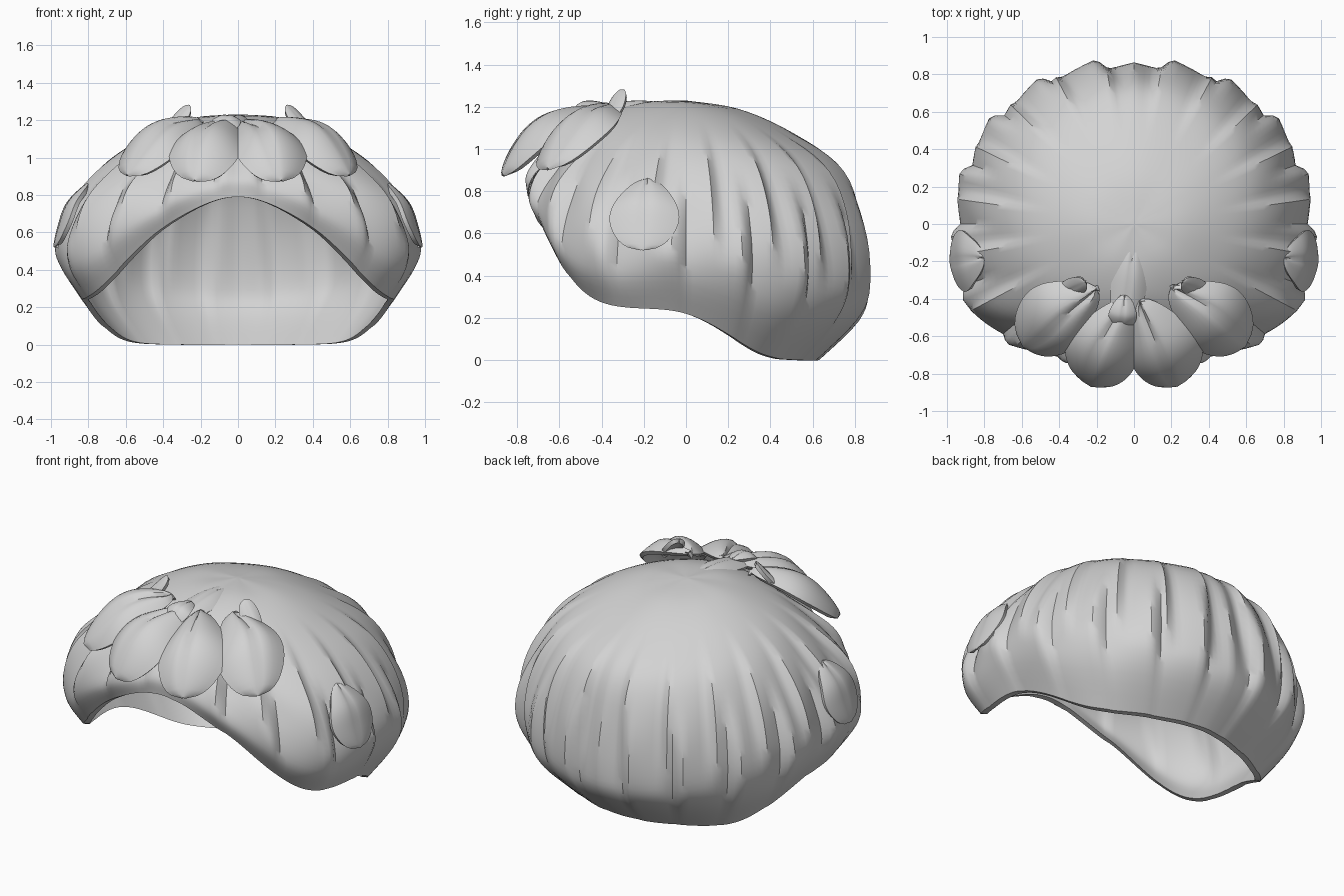
import bpy, bmesh, math
from mathutils import Vector

cube = bpy.data.objects.get("Cube")
if cube:
    bpy.data.objects.remove(cube, do_unlink=True)

grey = bpy.data.materials.new("plain grey")
grey.use_nodes = True
grey.diffuse_color = (0.65, 0.65, 0.65, 1)
grey.node_tree.nodes["Principled BSDF"].inputs["Base Color"].default_value = (0.65, 0.65, 0.65, 1)

CROWN = (0.0, 1.23)
# Crown-to-rim profiles (radius, height), every 30 degrees from front to back
PROFILES = [
    [(.20, 1.22), (.36, 1.18), (.50, 1.11), (.62, 1.02), (.70, .94), (.75, .87), (.75, .79)],
    [(.22, 1.22), (.42, 1.15), (.58, 1.04), (.72, .92), (.80, .82), (.83, .72), (.79, .63)],
    [(.25, 1.21), (.50, 1.11), (.70, .97), (.87, .80), (.96, .60), (.96, .43), (.87, .29)],
    [(.25, 1.21), (.50, 1.11), (.70, .97), (.86, .77), (.95, .55), (.93, .40), (.82, .22)],
    [(.25, 1.20), (.50, 1.10), (.72, .95), (.87, .72), (.94, .47), (.89, .25), (.72, .03)],
    [(.25, 1.19), (.50, 1.08), (.73, .92), (.86, .67), (.90, .38), (.84, .20), (.64, .00)],
    [(.25, 1.19), (.50, 1.08), (.72, .92), (.82, .67), (.86, .36), (.82, .19), (.63, .00)],
]
COLUMNS = [[CROWN] + p for p in PROFILES]
COLUMNS = [COLUMNS[1]] + COLUMNS + [COLUMNS[-2]]


def spline(points, f):
    """Smooth curve through points, f in index units."""
    n = len(points) - 1
    i = min(int(f), n - 1)
    t = f - i
    a, b, c, d = (Vector(points[max(0, min(n, k))]) for k in range(i - 1, i + 3))
    return b + (c - a) * t / 2 + (a * 2 - b * 5 + c * 4 - d) * t**2 / 2 + (b * 3 - a - c * 3 + d) * t**3 / 2


def fade(lo, hi, t):
    t = max(0, min(1, (t - lo) / (hi - lo)))
    return t * t * (3 - 2 * t)


def saw(f):
    """Slow rise and abrupt drop, like overlapping locks."""
    f %= 1
    return f / 0.85 - 0.5 if f < 0.85 else 0.5 - (f - 0.85) / 0.15


def shell_point(angle, t, inset, relief):
    """Point on the hair; angle from the front toward +x, t from crown to rim."""
    a = (angle + math.pi) % (2 * math.pi) - math.pi
    f = abs(a) / math.pi * 6 + 1
    k = [spline([c[j] for c in COLUMNS], f) for j in range(8)]
    r, z = spline(k, t * 7)
    # Two staggered tiers of locks
    turns = abs(a) / (2 * math.pi)
    upper = fade(.25, .5, t) * (1 - fade(.55, .8, t))
    lower = fade(.45, .65, t) * (1 - .85 * fade(.72, .95, t))
    wave = .06 * upper * saw(turns * 20 + .4) + .06 * lower * saw(turns * 18 + .5)
    r = r * (1 + wave * relief) - inset * math.sin(t * math.pi / 2)
    z -= inset * math.cos(t * math.pi / 2)
    return Vector((r * math.sin(a), -r * math.cos(a), z))


def finish(name, bm, angle, thickness=0):
    bmesh.ops.remove_doubles(bm, verts=bm.verts, dist=0.0005)
    bmesh.ops.recalc_face_normals(bm, faces=bm.faces)
    mesh = bpy.data.meshes.new(name)
    bm.to_mesh(mesh)
    bm.free()
    mesh.materials.append(grey)
    obj = bpy.data.objects.new(name, mesh)
    bpy.context.collection.objects.link(obj)
    bpy.ops.object.select_all(action="DESELECT")
    obj.select_set(True)
    bpy.context.view_layer.objects.active = obj
    if thickness:
        solid = obj.modifiers.new("thickness", "SOLIDIFY")
        solid.thickness = thickness
        solid.offset = -1
        bpy.ops.object.modifier_apply(modifier=solid.name)
    bpy.ops.object.shade_smooth_by_angle(angle=math.radians(angle))


def grid(bm, rows):
    verts = [[bm.verts.new(p) for p in row] for row in rows]
    for r0, r1 in zip(verts, verts[1:]):
        for i in range(len(r0) - 1):
            bm.faces.new((r0[i], r0[i + 1], r1[i + 1], r1[i]))


# Main hair shell: outer surface, flat rim and smoother lining
COLS, ROWS = 180, 36
layers = [(j / ROWS, 0, 1) for j in range(ROWS + 1)]
layers += [(j / ROWS, .035, .4) for j in range(ROWS, -1, -1)]
bm = bmesh.new()
grid(bm, [[shell_point(2 * math.pi * (i % COLS) / COLS, *layer) for i in range(COLS + 1)]
          for layer in layers])
finish("hair_shell", bm, 35)


def petal(name, path, out, width, bulge, skew=0.0):
    """Cupped pointed lock along a path, with its crest pushed outward."""
    path = [Vector(p) for p in path]
    out = Vector(out).normalized()
    across = (path[-1] - path[0]).cross(out).normalized()
    rows = []
    for j in range(21):
        u = j / 20
        centre = spline(path, u * (len(path) - 1))
        half = width * max(0, math.sin(math.pi * u ** 1.25)) ** 0.6 + .006
        row = []
        for i in range(13):
            v = i / 6 - 1
            lift = bulge * math.sin(math.pi * min(1, u * .85 + .1)) * (1 - v * v)
            crease = -.35 * bulge * math.exp(-((v - skew) * 7) ** 2) * (1 - u)
            row.append(centre + across * half * v + out * (lift + crease))
        rows.append(row)
    bm = bmesh.new()
    grid(bm, rows)
    finish(name, bm, 45, 0.025)


# Fringe petals and side locks, mirrored left and right
for side, label in ((1, "left"), (-1, "right")):
    petal("front_petal_" + label,
          [(side * .03, -.40, 1.18), (side * .13, -.58, 1.11), (side * .19, -.73, 1.00), (side * .23, -.86, .87)],
          (side * .15, -.65, .75), .19, .10, .2)
    petal("outer_petal_" + label,
          [(side * .20, -.34, 1.19), (side * .35, -.43, 1.13), (side * .47, -.54, 1.03), (side * .59, -.65, .90)],
          (side * .4, -.5, .77), .19, .10, -.2)
    petal("petal_spike_" + label,
          [(side * .40, -.36, 1.13), (side * .33, -.34, 1.19), (side * .26, -.31, 1.28)],
          (side * .3, -.5, .8), .05, .02)
    petal("side_lock_" + label,
          [(side * .80, -.18, .86), (side * .88, -.19, .76), (side * .93, -.20, .64), (side * .98, -.21, .52)],
          (side, -.1, .25), .16, .035)

# Central parting lock and small bud at the petal roots
petal("parting_lock", [(0, -.08, 1.20), (-.02, -.28, 1.19), (-.06, -.56, 1.15)], (0, -.15, 1), .09, .04)
petal("root_bud", [(-.05, -.38, 1.21), (-.06, -.48, 1.20), (-.07, -.56, 1.14)], (0, -.5, .8), .07, .03)
